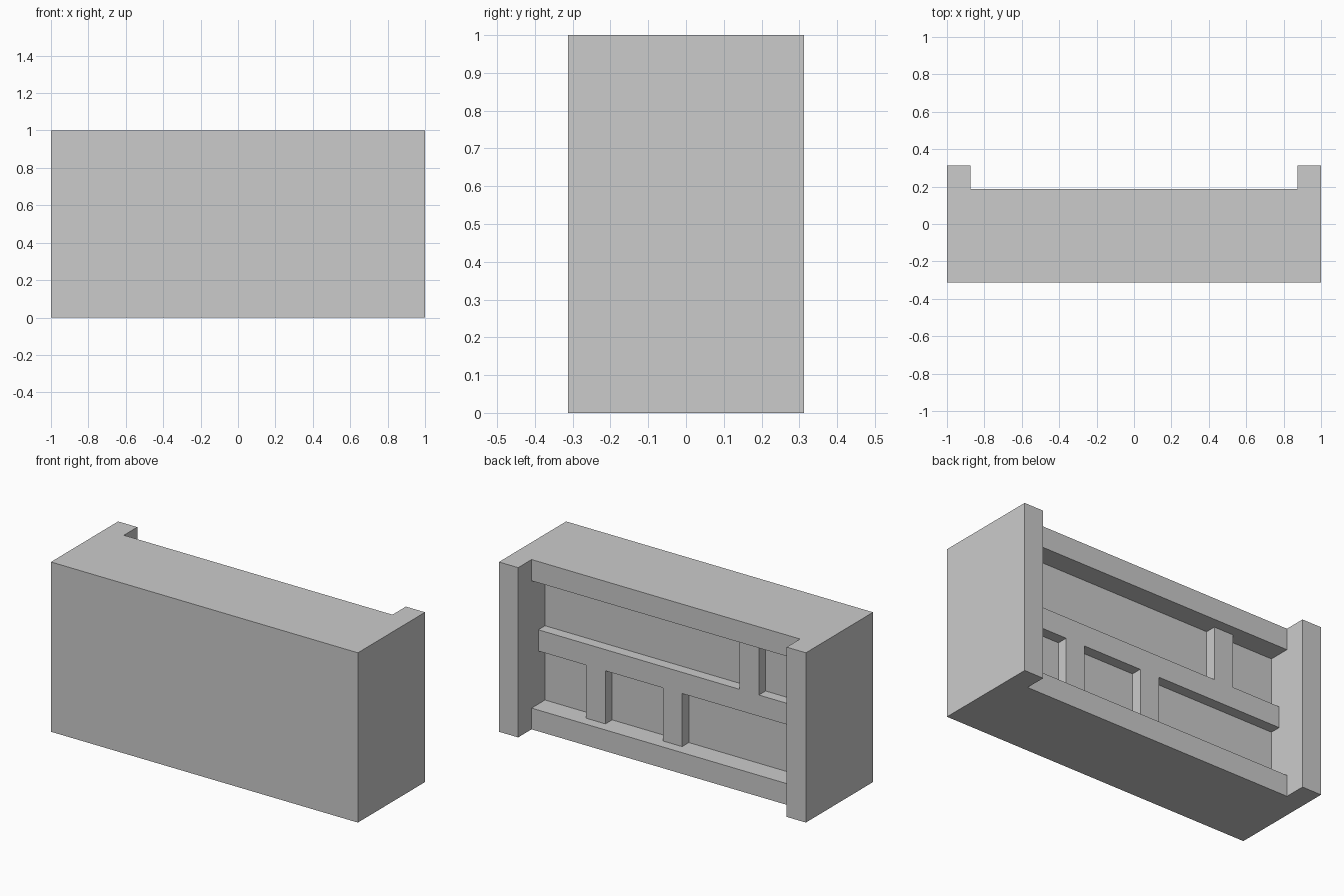
import bpy

if "Cube" in bpy.data.objects:
    bpy.data.objects.remove(bpy.data.objects["Cube"])

U = 0.125       # module: one board thickness
BACK = -0.3125  # y of the flat face
PANEL = 0.0625  # y of the recessed panel
SLAB = 0.1875   # y of the top and bottom boards
RAIL = 0.125    # y of the inner rail and dividers
POST = 0.3125   # y of the end posts


def box(name, x, y, z):
    """Box spanning the (min, max) pairs given for each axis."""
    spans = (x, y, z)
    bpy.ops.mesh.primitive_cube_add(size=1)
    ob = bpy.context.object
    ob.name = ob.data.name = name
    for v in ob.data.vertices:
        v.co = [lo + (c + 0.5) * (hi - lo) for c, (lo, hi) in zip(v.co, spans)]
    return ob


inner = (-1 + U, 1 - U)

# Solid main block with the recessed panel face
box("main_block", inner, (BACK, PANEL), (0, 1))

# End posts, mirrored left and right
for side, x in (("left", (-1, -1 + U)), ("right", (1 - U, 1))):
    box(side + "_post", x, (BACK, POST), (0, 1))

# Top and bottom boards framing the recess
box("bottom_board", inner, (PANEL, SLAB), (0, U))
box("top_board", inner, (PANEL, SLAB), (1 - U, 1))

# Middle rail
rail_z = (0.5 - U / 2, 0.5 + U / 2)
box("middle_rail", inner, (PANEL, RAIL), rail_z)

# Short dividers: two below the rail, one above
lower, upper = (U, rail_z[0]), (rail_z[1], 1 - U)
for i, (cx, z) in enumerate(((0.5, lower), (0, lower), (-0.5, upper)), 1):
    box(f"divider_{i}", (cx - U / 2, cx + U / 2), (PANEL, RAIL), z)
